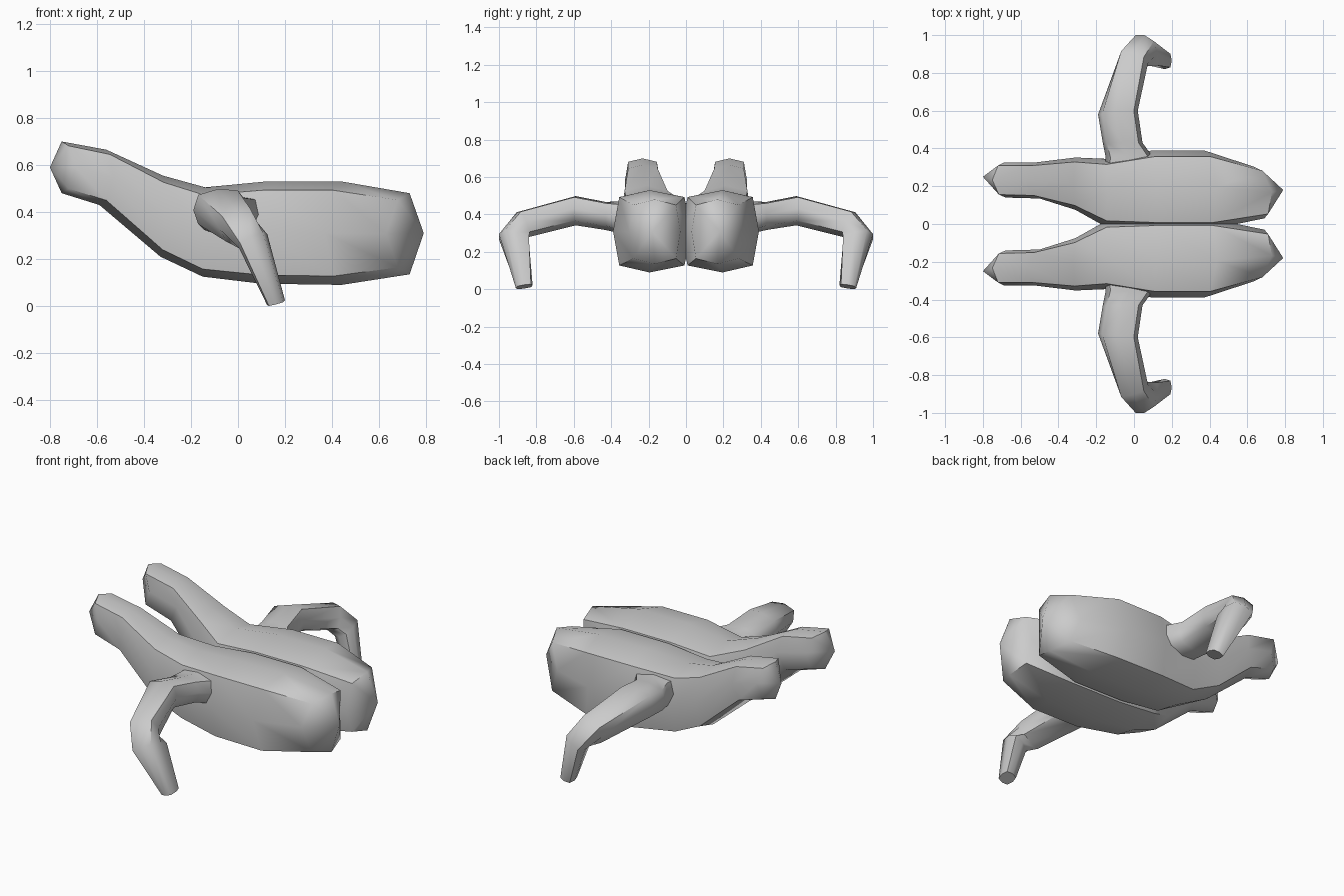
import bpy, bmesh, math
from mathutils import Vector

if "Cube" in bpy.data.objects:
    bpy.data.objects.remove(bpy.data.objects["Cube"])


def loft(name, rings, tips=(None, None)):
    """Skin a list of 8-point rings; tips are optional apex points at both ends."""
    bm = bmesh.new()
    vr = [[bm.verts.new(p) for p in r] for r in rings]
    n = len(vr[0])
    for a, b in zip(vr, vr[1:]):
        for i in range(n):
            j = (i + 1) % n
            bm.faces.new((a[i], a[j], b[j], b[i]))
    for ring, tip in ((vr[0], tips[0]), (vr[-1], tips[1])):
        if tip is None:
            bm.faces.new(ring)
        else:
            t = bm.verts.new(tip)
            for i in range(n):
                bm.faces.new((ring[i], ring[(i + 1) % n], t))
    bmesh.ops.recalc_face_normals(bm, faces=bm.faces[:])
    me = bpy.data.meshes.new(name)
    bm.to_mesh(me)
    bm.free()
    ob = bpy.data.objects.new(name, me)
    bpy.context.collection.objects.link(ob)
    # the other half is the mirror image across y = 0
    m = ob.modifiers.new("mirror", 'MIRROR')
    m.use_axis = (False, True, False)
    m.use_mirror_merge = False
    bpy.ops.object.select_all(action='DESELECT')
    ob.select_set(True)
    bpy.context.view_layer.objects.active = ob
    bpy.ops.object.shade_smooth_by_angle(angle=math.radians(55))
    return ob


def body_ring(top, bottom, outer, inner, k=0.83):
    """Boxy octagon from top/bottom (x, z) and outer/inner (x, y) points."""
    yc, zc = (outer[1] + max(inner[1], 0)) / 2, (top[1] + bottom[1]) / 2
    t = Vector((top[0], yc, top[1]))
    b = Vector((bottom[0], yc, bottom[1]))
    o = Vector((outer[0], outer[1], zc))
    i = Vector((inner[0], inner[1], zc))

    def corner(side, cap):
        return Vector(((side.x + cap.x) / 2, yc + k * (side.y - yc), zc + k * (cap.z - zc)))
    return [t, corner(o, t), o, corner(o, b), b, corner(i, b), i, corner(i, t)]


def limb_ring(c, u, v, k=0.8):
    """Boxy octagon around c spanned by half-axes u and v."""
    c, u, v = Vector(c), Vector(u), Vector(v)
    pattern = [(1, 0), (k, k), (0, 1), (-k, k), (-1, 0), (-k, -k), (0, -1), (k, -k)]
    return [c + u * a + v * b for a, b in pattern]


# Twin bodies, from the raised neck end to the blunt tail
body = [
    ((-.75, .70), (-.75, .48), (-.69, .325), (-.68, .14)),
    ((-.56, .665), (-.59, .43), (-.53, .325), (-.50, .135)),
    ((-.32, .555), (-.33, .21), (-.31, .352), (-.31, .075)),
    ((-.14, .505), (-.15, .125), (-.15, .345), (-.15, -.015)),
    ((.12, .53), (.10, .095), (.10, .39), (.10, -.03)),
    ((.44, .53), (.44, .09), (.37, .39), (.40, -.03)),
    ((.73, .48), (.73, .135), (.63, .305), (.69, .03)),
]
loft("body", [body_ring(*s) for s in body], ((-.80, .25, .59), (.79, .18, .31)))

# Bent side limbs reaching out and down to the ground
limb = [
    ((-.03, .24, .385), (.125, 0, 0), (0, 0, .08)),
    ((-.025, .355, .385), (.125, 0, 0), (0, 0, .085)),
    ((-.06, .43, .392), (.105, 0, .01), (0, 0, .075)),
    ((-.085, .59, .42), (.105, .01, .012), (0, 0, .078)),
    ((.0, .875, .345), (.075, -.02, .02), (-.01, .03, .067)),
    ((.065, .92, .275), (.06, -.02, .03), (-.01, .08, .02)),
    ((.162, .865, .014), (.038, 0, .010), (0, .045, -.007)),
]
loft("side_limb", [limb_ring(*s) for s in limb])
